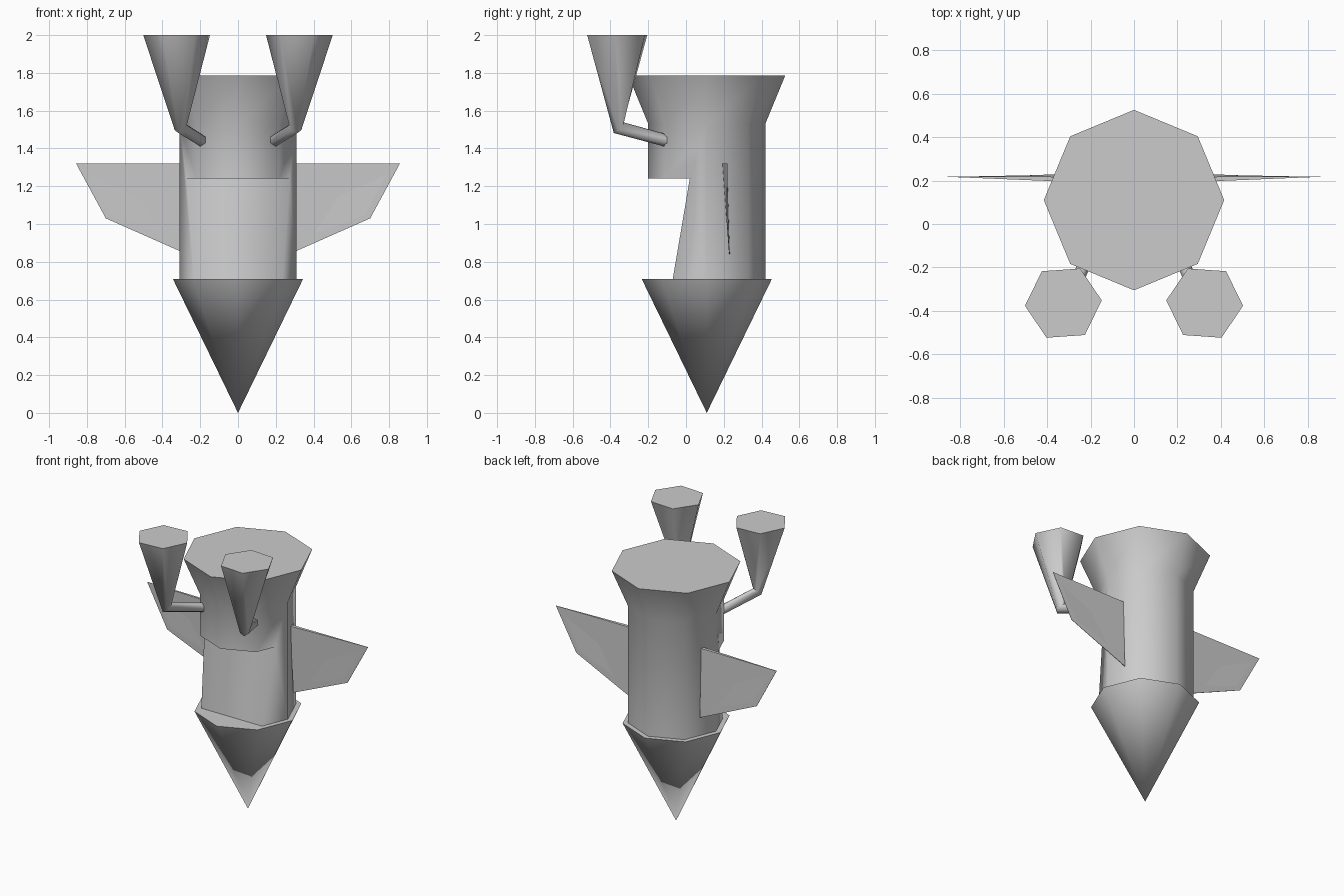
import bpy, bmesh, math
from mathutils import Vector

cube = bpy.data.objects.get("Cube")
if cube:
    bpy.data.objects.remove(cube)

grey = bpy.data.materials.new("plain grey")
grey.use_nodes = True
grey.diffuse_color = (0.6, 0.6, 0.6, 1)
grey.node_tree.nodes["Principled BSDF"].inputs["Base Color"].default_value = grey.diffuse_color

X, Y, Z = Vector((1, 0, 0)), Vector((0, 1, 0)), Vector((0, 0, 1))
AXIS_Y = 0.11


def make(name, rings):
    """Skin a stack of point rings, close both ends and merge collapsed points."""
    bm = bmesh.new()
    loops = [[bm.verts.new(p) for p in ring] for ring in rings]
    n = len(loops[0])
    for a, b in zip(loops, loops[1:]):
        for i in range(n):
            j = (i + 1) % n
            bm.faces.new((a[i], a[j], b[j], b[i]))
    bm.faces.new(loops[0][::-1])
    bm.faces.new(loops[-1])
    bmesh.ops.remove_doubles(bm, verts=bm.verts, dist=1e-5)
    bmesh.ops.recalc_face_normals(bm, faces=bm.faces)
    mesh = bpy.data.meshes.new(name)
    bm.to_mesh(mesh)
    bm.free()
    mesh.materials.append(grey)
    obj = bpy.data.objects.new(name, mesh)
    bpy.context.collection.objects.link(obj)
    return obj


def activate(obj):
    bpy.ops.object.select_all(action="DESELECT")
    obj.select_set(True)
    bpy.context.view_layer.objects.active = obj


def smooth(obj):
    activate(obj)
    bpy.ops.object.shade_smooth_by_angle(angle=math.radians(72))


def ring(centre, u, v, ru, rv, sides, phase=0.0):
    pts = []
    for k in range(sides):
        a = math.radians(phase) + math.tau * k / sides
        pts.append(Vector(centre) + u * ru * math.cos(a) + v * rv * math.sin(a))
    return pts


def lathe(name, profile):
    return make(name, [ring((0, AXIS_Y, z), X, Y, r, r, 8) for r, z in profile])


# Eight-sided body with a flared top
body = lathe("body", [(0.31, 0.70), (0.31, 1.53), (0.415, 1.785)])

# Recess below the front overhang, with a sloping back wall
side = [(-0.5, 0.60), (-0.0887, 0.60), (0.02, 1.24), (-0.5, 1.24)]
cutter = make("recess_cutter", [[Vector((x, y, z)) for y, z in side] for x in (-0.6, 0.6)])
cutter.hide_render = True
cut = body.modifiers.new("recess", "BOOLEAN")
cut.operation, cut.solver, cut.object = "DIFFERENCE", "EXACT", cutter
activate(body)
bpy.ops.object.modifier_apply(modifier=cut.name)
bpy.data.objects.remove(cutter)
smooth(body)

# Pointed base
smooth(lathe("base_cone", [(0, 0), (0.345, 0.71)]))

# Wings: x, y, z and half thickness at each corner
corners = [(0.27, 0.205, 1.32, 0.012), (0.857, 0.218, 1.32, 0.001),
           (0.70, 0.215, 1.03, 0.001), (0.27, 0.23, 0.84, 0.002)]

for label, s in (("left", 1), ("right", -1)):
    make(label + "_wing", [[Vector((s * x, y + d * t, z)) for x, y, z, t in corners]
                           for d in (-1, 1)])

    # Bent arm that opens into a six-sided horn
    across = Vector((-0.9 * s, -0.4, 0)).normalized()
    inward = Vector((-0.4 * s, 0.9, 0)).normalized()
    tilt = (inward + Z).normalized()
    rise = (Z + inward * 0.25).normalized()
    smooth(make(label + "_horn", [
        ring((0.17 * s, -0.05, 1.427), across, rise, 0.033, 0.033, 6, 28),
        ring((0.303 * s, -0.357, 1.51), across, tilt, 0.033, 0.04, 6, 28),
        ring((0.325 * s, -0.364, 2.0), across, inward, 0.177, 0.177, 6, 28),
    ]))
